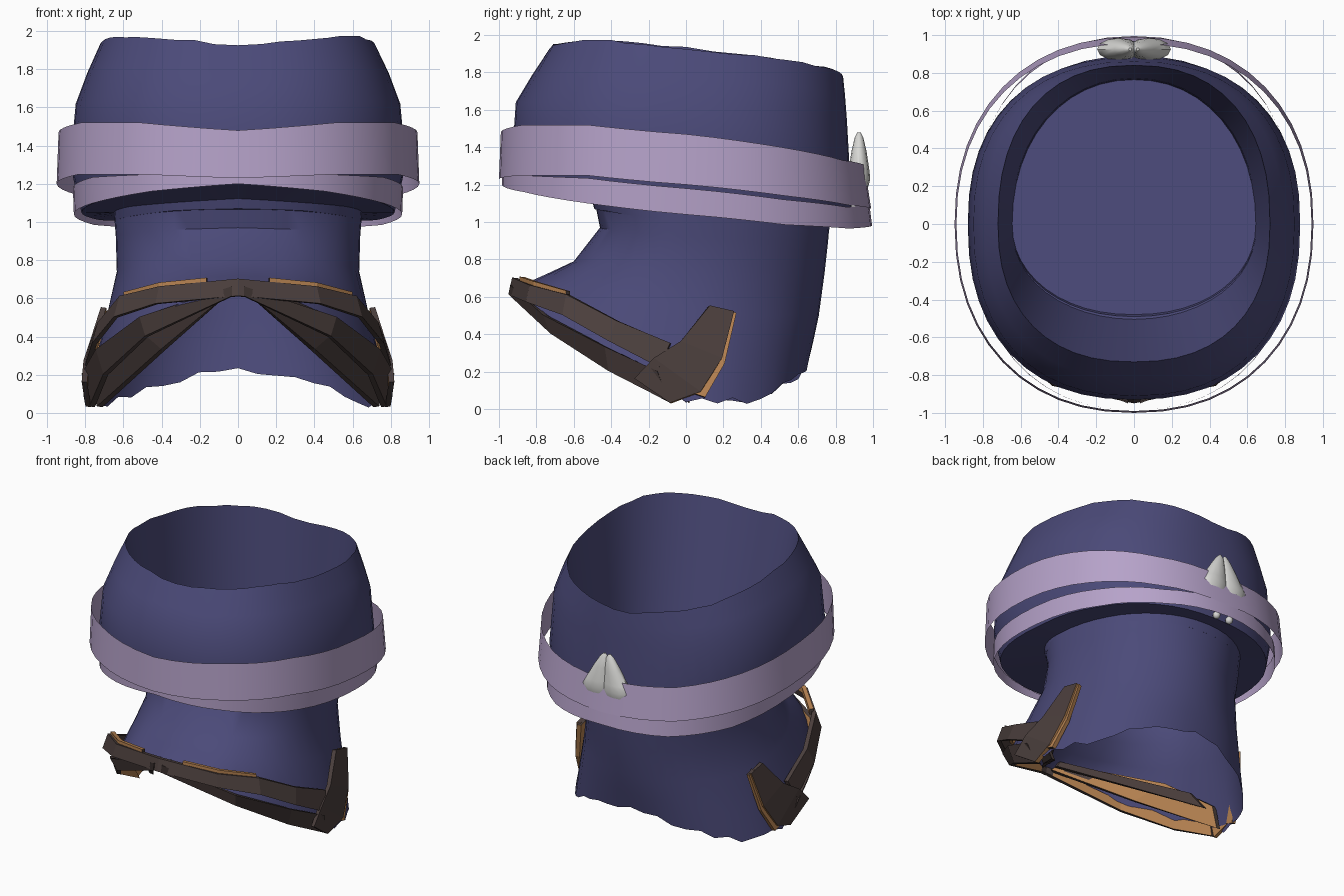
import bpy, math, random
from mathutils import Vector

random.seed(4)
cube = bpy.data.objects.get("Cube")
if cube:
    bpy.data.objects.remove(cube)


def material(name, rgb):
    m = bpy.data.materials.new(name)
    m.use_nodes = True
    m.diffuse_color = (*rgb, 1)
    bsdf = m.node_tree.nodes["Principled BSDF"]
    bsdf.inputs["Base Color"].default_value = (*rgb, 1)
    bsdf.inputs["Roughness"].default_value = 0.9
    return m


BLUE = material("indigo cloth", (0.070, 0.068, 0.19))
LILAC = material("lilac band", (0.47, 0.365, 0.59))
BROWN = material("dark brown", (0.070, 0.049, 0.046))
TAN = material("tan", (0.48, 0.23, 0.085))
GREY = material("pale grey", (0.68, 0.68, 0.66))


def make(name, verts, faces, mats, smooth=40):
    me = bpy.data.meshes.new(name)
    me.from_pydata(verts, [], faces)
    for m in mats:
        me.materials.append(m)
    ob = bpy.data.objects.new(name, me)
    bpy.context.collection.objects.link(ob)
    bpy.ops.object.select_all(action='DESELECT')
    bpy.context.view_layer.objects.active = ob
    ob.select_set(True)
    if smooth:
        bpy.ops.object.shade_smooth_by_angle(angle=math.radians(smooth))
    return ob


def ring(hx, front, back, heights, power=1.0, n=48, jitter=0.0, cx=0, cy=0):
    """Closed oval; heights run from the front round to the back."""
    pts = []
    for i in range(n):
        t = 2 * math.pi * i / n
        s, c = math.sin(t), -math.cos(t)
        x = math.copysign(abs(s) ** power, s) * hx
        y = math.copysign(abs(c) ** power, c) * (back if c > 0 else -front)
        u = min(t, 2 * math.pi - t) / math.pi * (len(heights) - 1)
        k = min(int(u), max(len(heights) - 2, 0))
        z = heights[k]
        if len(heights) > 1:
            z += (heights[k + 1] - z) * (u - k)
        pts.append((x + cx, y + cy, z + random.uniform(-jitter, jitter)))
    return pts


def loft(name, rings, mat, cap=False, smooth=40):
    n = len(rings[0])
    faces = []
    for r in range(len(rings) - 1):
        a, b = r * n, (r + 1) * n
        for i in range(n):
            j = (i + 1) % n
            faces.append((a + i, b + i, b + j, a + j))
    if cap:
        faces.append(tuple(range(n)))
    return make(name, [p for r in rings for p in r], faces, [mat], smooth)


# Cloth: wide upper cuff, tuck, narrow neck, then the flared front hem
SQ = 0.86
tuck = [1.2, 1.17, 1.11, 1.05, 1.01, 1.0, 1.0]
rim = ring(0.72, -0.73, 0.84, [1.93, 1.965, 1.97, 1.93, 1.87, 1.83, 1.77], SQ, jitter=0.008)
cloth = [
    rim,
    ring(0.79, -0.82, 0.85, [1.79, 1.8, 1.8, 1.78, 1.74, 1.7, 1.68], SQ),
    ring(0.85, -0.91, 0.86, [1.64, 1.64, 1.63, 1.62, 1.6, 1.57, 1.55], SQ),
    ring(0.88, -0.93, 0.88, [1.35, 1.35, 1.32, 1.3, 1.25, 1.2, 1.2], SQ),
    ring(0.82, -0.91, 0.89, tuck, SQ),
    ring(0.65, -0.49, 0.77, [1.12, 1.1, 1.08, 1.05, 1.03, 1.02, 1.02], 0.95),
    ring(0.64, -0.46, 0.76, [0.97, 0.96, 0.94, 0.92, 0.9, 0.9, 0.9], 0.95),
    ring(0.635, -0.60, 0.74, [0.79, 0.79, 0.77, 0.74, 0.72, 0.72, 0.72]),
    ring(0.68, -0.75, 0.71, [0.72, 0.7, 0.62, 0.54, 0.5, 0.5, 0.5]),
    ring(0.74, -0.84, 0.68, [0.68, 0.64, 0.47, 0.28, 0.25, 0.32, 0.36]),
    ring(0.79, -0.92, 0.65, [0.64, 0.55, 0.31, 0.05, 0.04, 0.15, 0.24], jitter=0.018),
]
loft("cloth_wrap", cloth, BLUE)

# Inner lining tapers from the rim down to a closed floor
floor = ring(0.645, -0.49, 0.765, [1.07, 1.06, 1.03, 1.0, 0.97, 0.96, 0.95], 0.95)
loft("inner_lining", [rim, floor], BLUE)
loft("inner_floor", [floor], BLUE, cap=True)

# Headband of two overlapping strips with a narrow slit between them
upper_top = [1.48, 1.52, 1.52, 1.47, 1.40, 1.33, 1.30]
upper_low = [1.23, 1.25, 1.25, 1.2, 1.14, 1.09, 1.07]
loft("upper_headband", [ring(0.94, -0.99, 0.955, upper_top, 0.9),
                        ring(0.95, -1.0, 0.99, upper_low, 0.9)], LILAC)
lower_top = [1.25, 1.25, 1.235, 1.18, 1.12, 1.08, 1.10]
lower_low = [1.2, 1.16, 1.1, 1.04, 0.985, 0.965, 0.98]
loft("lower_headband", [ring(0.865, -0.985, 0.98, lower_top, 0.9),
                        ring(0.86, -0.985, 0.995, lower_low, 0.9)], LILAC)

# Pointed two-lobed ornament and studs at the back of the band
for side, label in ((1, "left"), (-1, "right")):
    lobe = [(0.02, 0.008, 0.008, 1.48), (0.025, 0.03, 0.022, 1.455),
            (0.045, 0.06, 0.04, 1.38), (0.07, 0.095, 0.055, 1.28),
            (0.08, 0.115, 0.06, 1.23), (0.08, 0.10, 0.05, 1.19)]
    loft(label + "_ornament",
         [ring(rx, -ry, ry, [z], n=12, cx=side * cx, cy=0.925) for cx, rx, ry, z in lobe],
         GREY, cap=True)
    bpy.ops.mesh.primitive_uv_sphere_add(segments=10, ring_count=6, radius=0.027,
                                         location=(side * 0.055, 0.93, 1.0))
    stud = bpy.context.object
    stud.name = label + "_stud"
    stud.data.materials.append(GREY)
    bpy.ops.object.shade_smooth()


def plank(name, edge_a, edge_b, tan_sides, side, thick=0.03):
    """Flat faceted strip between two edges, thickened away from the neck."""
    verts, faces, tan = [], [], []
    for a, b in zip(edge_a, edge_b):
        a, b = Vector(a), Vector(b)
        mid = (a + b) / 2
        out = Vector((mid.x, mid.y, 0.1)).normalized() * thick
        for p in (a, b, b + out, a + out):
            verts.append((p.x * side, p.y, p.z))
    for s in range(len(edge_a) - 1):
        for k in range(4):
            m = (k + 1) % 4
            faces.append((s * 4 + k, s * 4 + m, s * 4 + 4 + m, s * 4 + 4 + k))
            tan.append(k in tan_sides)
    e = len(verts) - 4
    faces += [(3, 2, 1, 0), (e, e + 1, e + 2, e + 3)]
    tan += [False, False]
    ob = make(name, verts, faces, [BROWN, TAN], smooth=0)
    for poly, flag in zip(ob.data.polygons, tan):
        poly.material_index = int(flag)
    # Consistent outward faces on both mirrored sides
    bpy.ops.object.mode_set(mode='EDIT')
    bpy.ops.mesh.select_all(action='SELECT')
    bpy.ops.mesh.normals_make_consistent(inside=False)
    bpy.ops.object.mode_set(mode='OBJECT')


# Splintered brown trim along the hem: sides are 0 inner, 1 b edge, 2 outer, 3 a edge
ALL = (0, 1, 2, 3)
TRIM = {
    "brow_trim": ([(0, -.90, .70), (.4, -.81, .66), (.6, -.62, .61), (.71, -.36, .47), (.75, -.08, .35)],
                  [(0, -.92, .61), (.42, -.83, .57), (.63, -.64, .5), (.74, -.40, .36), (.78, -.14, .22)],
                  ()),
    "brow_streak": ([(.16, -.86, .705), (.4, -.79, .68), (.58, -.62, .63)],
                    [(.16, -.86, .67), (.4, -.79, .64), (.58, -.62, .59)], ALL),
    "lower_trim": ([(.03, -.91, .66), (.5, -.74, .50), (.72, -.42, .33), (.79, -.15, .2)],
                   [(.03, -.92, .61), (.47, -.70, .40), (.68, -.40, .20), (.75, -.08, .03)],
                   (0,)),
    "side_trim": ([(.69, .25, .52), (.745, .19, .27), (.78, .08, .09), (.77, -.08, .03)],
                  [(.69, .12, .55), (.75, -.03, .36), (.78, -.17, .27), (.79, -.27, .16)],
                  (0, 3)),
    "side_lining": ([(.68, .26, .51), (.735, .2, .24), (.775, .1, .06)],
                    [(.68, .2, .53), (.735, .14, .25), (.775, .04, .08)], ALL),
    "chin_plate": ([(.03, -.90, .64), (.38, -.45, .33), (.71, .02, .03)],
                   [(.06, -.84, .67), (.59, -.38, .51), (.73, -.05, .24)],
                   (0,)),
    "inner_plank": ([(.04, -.82, .67), (.63, -.17, .36)],
                    [(.03, -.84, .64), (.65, -.05, .20)], ()),
}
for side, label in ((1, "left"), (-1, "right")):
    for part, (a, b, tan_sides) in TRIM.items():
        plank(label + "_" + part, a, b, tan_sides, side)
